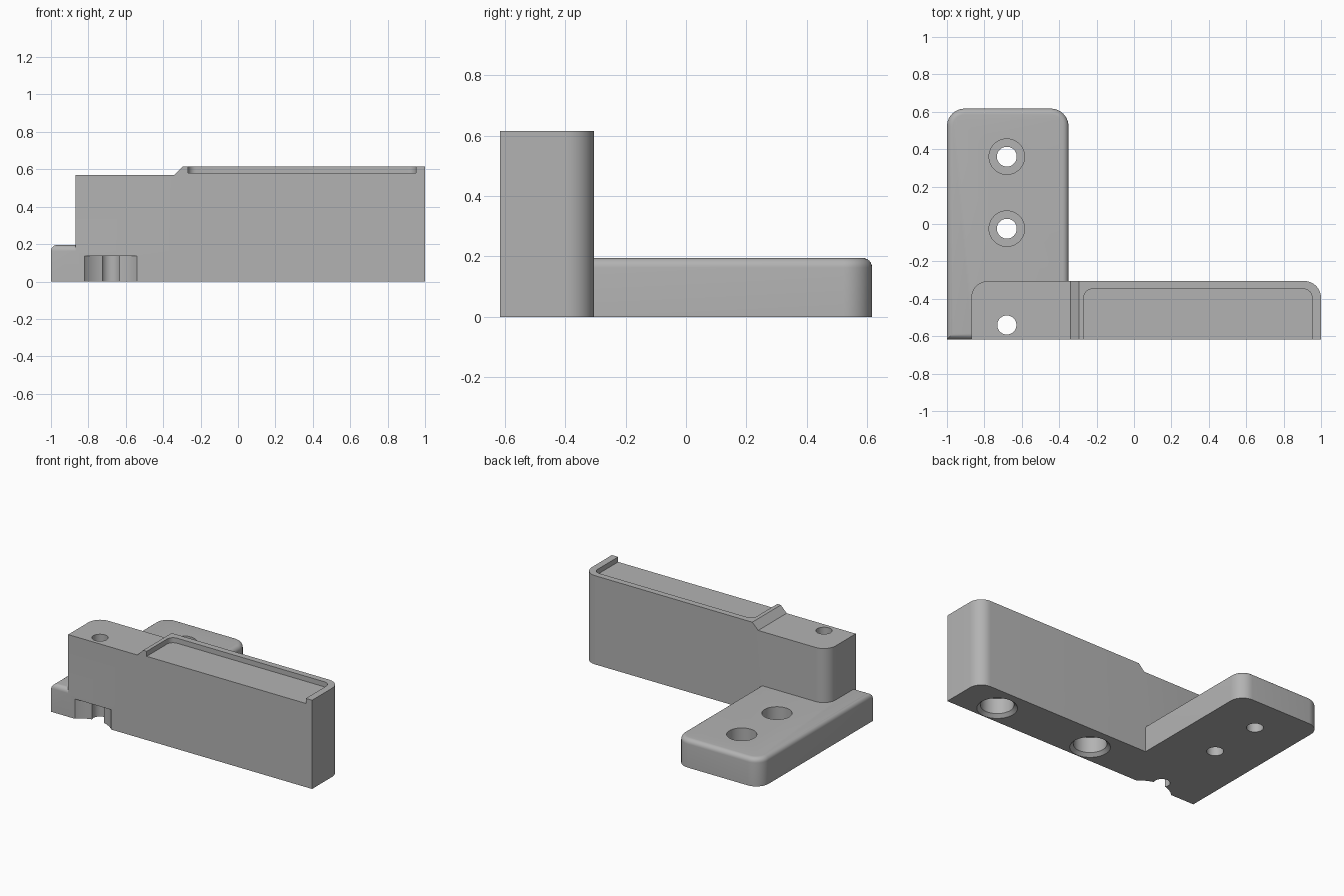
import bpy, bmesh, math

if "Cube" in bpy.data.objects:
    bpy.data.objects.remove(bpy.data.objects["Cube"])

grey = bpy.data.materials.new("plain grey")
grey.diffuse_color = (0.45, 0.45, 0.45, 1)
grey.use_nodes = True
grey.node_tree.nodes["Principled BSDF"].inputs["Base Color"].default_value = grey.diffuse_color


def finish(name, bm):
    bmesh.ops.recalc_face_normals(bm, faces=bm.faces)
    me = bpy.data.meshes.new(name)
    bm.to_mesh(me)
    bm.free()
    me.materials.append(grey)
    ob = bpy.data.objects.new(name, me)
    bpy.context.collection.objects.link(ob)
    return ob


def prism(points, offset):
    """Extrude a closed outline of 3D points by an offset vector."""
    bm = bmesh.new()
    face = bm.faces.new([bm.verts.new(p) for p in points])
    new = bmesh.ops.extrude_face_region(bm, geom=[face])["geom"]
    bmesh.ops.translate(bm, vec=offset, verts=[v for v in new if isinstance(v, bmesh.types.BMVert)])
    bmesh.ops.recalc_face_normals(bm, faces=bm.faces)
    return bm


def round_edges(bm, test, radius, segments):
    edges = [e for e in bm.edges if test(e.verts[0].co, e.verts[1].co)]
    bmesh.ops.bevel(bm, geom=edges, offset=radius, offset_type='OFFSET',
                    segments=segments, profile=0.5, affect='EDGES', clamp_overlap=True)


def rect(x0, x1, y0, y1, z):
    return [(x0, y0, z), (x1, y0, z), (x1, y1, z), (x0, y1, z)]


def upright(y, xs):
    """Edge test: vertical edge at depth y on one of the given x values."""
    return lambda a, b: (abs(a.z - b.z) > 0.01 and abs(a.y - y) < 1e-4 and abs(b.y - y) < 1e-4
                         and abs(a.x - b.x) < 1e-4 and any(abs(a.x - x) < 1e-4 for x in xs))


def drill(name, x, y, stations):
    """Stepped round cutter from (radius, z) stations."""
    n, bm, rings = 48, bmesh.new(), []
    for r, z in stations:
        rings.append([bm.verts.new((x + r * math.cos(2 * math.pi * i / n),
                                    y + r * math.sin(2 * math.pi * i / n), z)) for i in range(n)])
    for lo, hi in zip(rings, rings[1:]):
        for i in range(n):
            j = (i + 1) % n
            bm.faces.new((lo[i], lo[j], hi[j], hi[i]))
    bm.faces.new(rings[0])
    bm.faces.new(rings[-1])
    return finish(name, bm)


def combine(target, other, operation):
    mod = target.modifiers.new(operation.lower(), 'BOOLEAN')
    mod.operation, mod.solver, mod.object = operation, 'EXACT', other
    bpy.context.view_layer.objects.active = target
    bpy.ops.object.modifier_apply(modifier=mod.name)
    bpy.data.objects.remove(other, do_unlink=True)


FRONT, BACK, BLOCK_BACK = -0.617, 0.617, -0.305

# Mounting plate with rounded back corners and a soft top rim
bm = prism(rect(-1, -0.35, FRONT, BACK, 0), (0, 0, 0.195))
round_edges(bm, upright(BACK, (-1, -0.35)), 0.095, 10)
round_edges(bm, lambda a, b: min(a.z, b.z) > 0.19, 0.032, 6)
bracket = finish("bracket", bm)

# Tall block with a stepped, sloped top
outline = [(-0.87, 0), (1, 0), (1, 0.615), (-0.295, 0.615), (-0.34, 0.57), (-0.87, 0.57)]
bm = prism([(x, FRONT, z) for x, z in outline], (0, BLOCK_BACK - FRONT, 0))
round_edges(bm, upright(BLOCK_BACK, (-0.87, 1)), 0.09, 10)
combine(bracket, finish("tall_block", bm), 'UNION')

# Shallow tray in the block top, open to the front
bm = prism(rect(-0.268, 0.952, -0.8, -0.348, 0.58), (0, 0, 0.2))
round_edges(bm, upright(-0.348, (-0.268, 0.952)), 0.045, 8)
combine(bracket, finish("tray_cutter", bm), 'DIFFERENCE')

# Counterbored screw holes in the plate
for y in (0.36, -0.025):
    combine(bracket, drill("screw_cutter", -0.68, y,
            [(0.053, -0.1), (0.053, 0.1), (0.095, 0.1), (0.095, 0.3)]), 'DIFFERENCE')

# Long screw hole through the block, with a curved notch at its foot
combine(bracket, drill("long_screw_cutter", -0.68, -0.54, [(0.051, -0.1), (0.051, 0.8)]), 'DIFFERENCE')
combine(bracket, drill("notch_cutter", -0.68, -0.75, [(0.193, -0.1), (0.193, 0.137)]), 'DIFFERENCE')

# Chamfered blind sockets in the underside
for x in (0.705, -0.05):
    combine(bracket, drill("socket_cutter", x, -0.485,
            [(0.147, -0.02), (0.105, 0.022), (0.105, 0.13)]), 'DIFFERENCE')

bpy.ops.object.select_all(action='DESELECT')
bracket.select_set(True)
bpy.context.view_layer.objects.active = bracket
bpy.ops.object.shade_smooth_by_angle(angle=math.radians(30))
